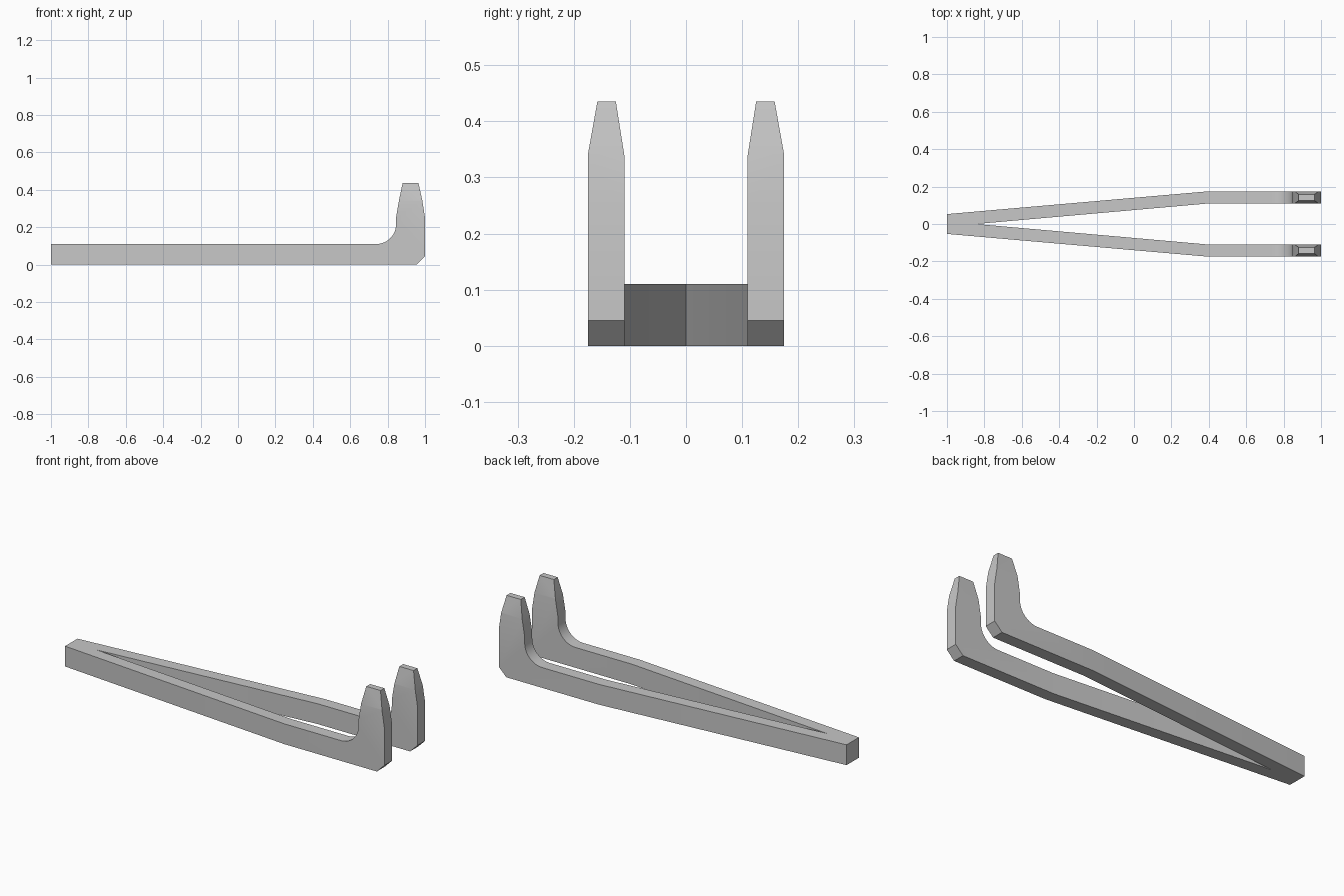
import bpy
import bmesh
from math import sin, cos, pi, radians
from mathutils import Vector

cube = bpy.data.objects.get("Cube")
if cube:
    bpy.data.objects.remove(cube, do_unlink=True)

grey = bpy.data.materials.new("plain_grey")
grey.use_nodes = True
colour = (0.57, 0.57, 0.57, 1)
grey.diffuse_color = colour
grey.node_tree.nodes["Principled BSDF"].inputs["Base Color"].default_value = colour


def prism(name, outline, place, depth):
    """Extrude a flat outline; place() maps its 2D points into space."""
    bm = bmesh.new()
    face = bm.faces.new([bm.verts.new(place(a, b)) for a, b in outline])
    grown = bmesh.ops.extrude_face_region(bm, geom=[face])["geom"]
    verts = [v for v in grown if isinstance(v, bmesh.types.BMVert)]
    bmesh.ops.translate(bm, verts=verts, vec=Vector(depth))
    bmesh.ops.recalc_face_normals(bm, faces=bm.faces)
    mesh = bpy.data.meshes.new(name)
    bm.to_mesh(mesh)
    bm.free()
    mesh.materials.append(grey)
    obj = bpy.data.objects.new(name, mesh)
    bpy.context.collection.objects.link(obj)
    return obj


# Plan: V-shaped arms that turn parallel
outer = [(-1, 0.053), (0.4, 0.175), (1.1, 0.175)]
inner = [(1.1, 0.11), (0.4, 0.11)]
half = outer + inner
plan = half + [(-0.845, 0)] + [(x, -y) for x, y in reversed(half)]
fork = prism("forked_arms", plan, lambda x, y: Vector((x, y, -0.1)), (0, 0, 0.7))

# Side: bar with a filleted, upturned, tapered hook
radius = 0.105
steps = 10
fillet = [(0.74 + radius * sin(t), 0.11 + radius * (1 - cos(t)))
          for t in (pi / 2 * i / steps for i in range(steps + 1))]
side = [(-1.1, 0), (0.955, 0), (1, 0.045), (1, 0.25), (0.985, 0.345), (0.965, 0.435),
        (0.88, 0.435), (0.861, 0.345), (0.845, 0.25)] + fillet[::-1] + [(-1.1, 0.11)]
side_cutter = prism("side_cutter", side, lambda x, z: Vector((x, -0.3, z)), (0, 0.6, 0))

# End: wide base with two tips narrowing towards the top
tip = [(0.2, -0.05), (0.2, 0.205), (0.175, 0.34), (0.158, 0.435), (0.142, 0.524),
       (0.141, 0.524), (0.125, 0.435), (0.11, 0.34), (0.085, 0.205)]
end = tip + [(-y, z) for y, z in reversed(tip)]
end_cutter = prism("end_cutter", end, lambda y, z: Vector((-1.2, y, z)), (2.4, 0, 0))

# Keep only what lies inside all three outlines
for cutter in (side_cutter, end_cutter):
    cutter.hide_render = True
    mod = fork.modifiers.new(cutter.name, "BOOLEAN")
    mod.operation = "INTERSECT"
    mod.solver = "EXACT"
    mod.object = cutter

bpy.ops.object.select_all(action="DESELECT")
fork.select_set(True)
bpy.context.view_layer.objects.active = fork
for mod in list(fork.modifiers):
    bpy.ops.object.modifier_apply(modifier=mod.name)
for cutter in (side_cutter, end_cutter):
    bpy.data.objects.remove(cutter, do_unlink=True)

bpy.ops.object.shade_smooth_by_angle(angle=radians(30))
